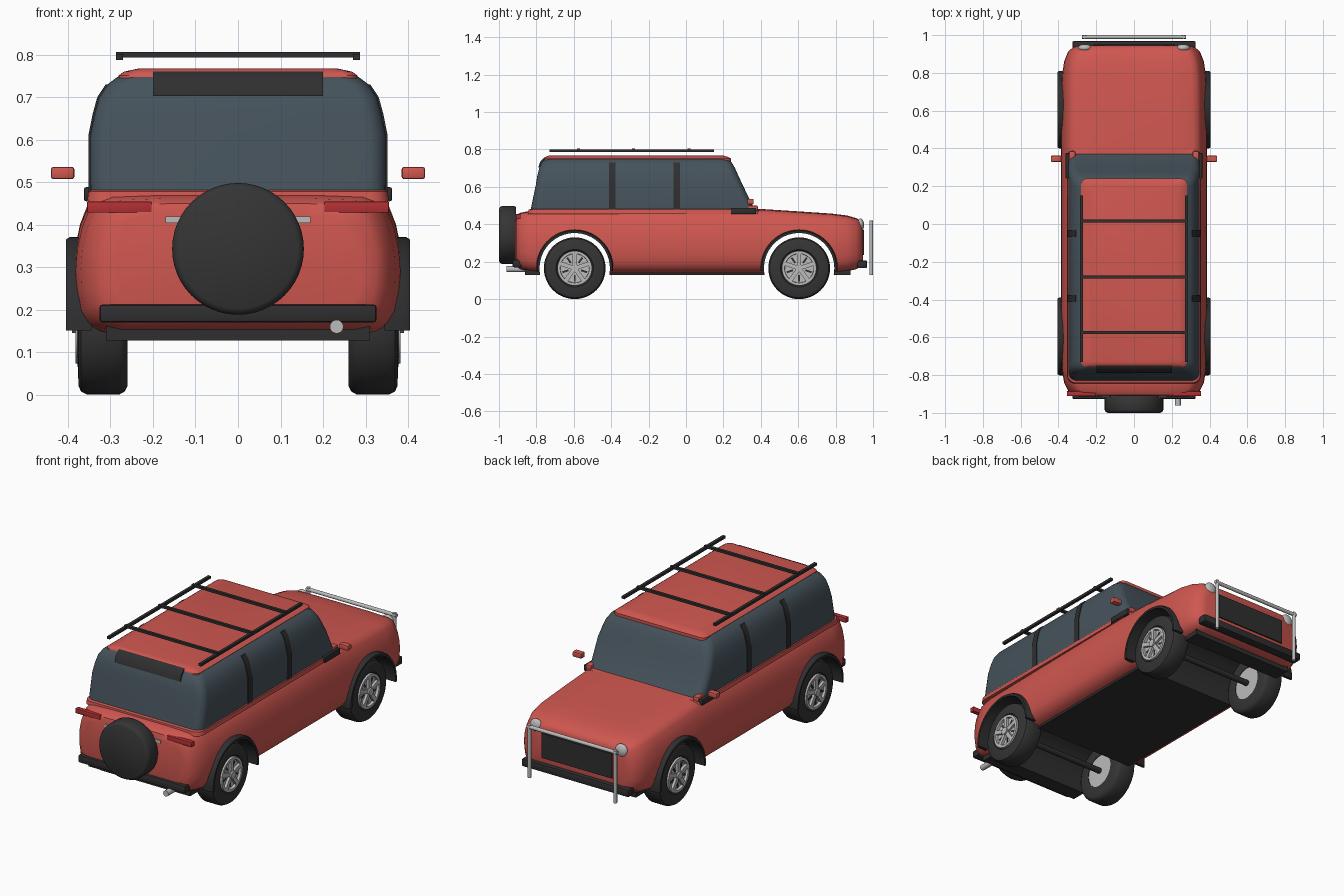
import bpy, bmesh, math
from mathutils import Matrix, Vector

if "Cube" in bpy.data.objects:
    bpy.data.objects.remove(bpy.data.objects["Cube"])


def mat(name, col):
    m = bpy.data.materials.new(name)
    m.diffuse_color = (*col, 1)
    m.use_nodes = True
    m.node_tree.nodes["Principled BSDF"].inputs["Base Color"].default_value = m.diffuse_color
    return m


RED = mat("red_paint", (0.63, 0.095, 0.08))
LAMP = mat("red_lens", (0.45, 0.03, 0.035))
GLASS = mat("dark_glass", (0.06, 0.085, 0.105))
DARK = mat("dark_trim", (0.028, 0.028, 0.03))
TYRE = mat("rubber", (0.035, 0.035, 0.035))
METAL = mat("light_metal", (0.5, 0.5, 0.5))


def finish(bm, name, material, angle=40):
    bmesh.ops.recalc_face_normals(bm, faces=bm.faces)
    me = bpy.data.meshes.new(name)
    bm.to_mesh(me)
    bm.free()
    for p in me.polygons:
        p.use_smooth = True
    me.set_sharp_from_angle(angle=math.radians(angle))
    if material:
        me.materials.append(material)
    ob = bpy.data.objects.new(name, me)
    bpy.context.collection.objects.link(ob)
    return ob


def loft(name, rings, material, angle=40, close=False):
    bm = bmesh.new()
    vs = [[bm.verts.new(p) for p in r] for r in rings]
    n = len(vs[0])
    for a, b in zip(vs, vs[1:] + (vs[:1] if close else [])):
        for i in range(n):
            j = (i + 1) % n
            bm.faces.new((a[i], a[j], b[j], b[i]))
    if not close:
        bm.faces.new(vs[0])
        bm.faces.new(vs[-1])
    return finish(bm, name, material, angle)


def box(name, x, y, z, material, bevel=0.0):
    bm = bmesh.new()
    bmesh.ops.create_cube(bm, size=1)
    for v in bm.verts:
        for k, (a, b) in enumerate((x, y, z)):
            v.co[k] = a if v.co[k] < 0 else b
    if bevel:
        bmesh.ops.bevel(bm, geom=bm.edges[:], offset=bevel, segments=2, affect='EDGES', profile=0.5)
    return finish(bm, name, material, 30)


def rod(name, a, b, r, material, seg=20):
    a, b = Vector(a), Vector(b)
    d = b - a
    bm = bmesh.new()
    m = Matrix.Translation((a + b) / 2) @ d.to_track_quat('Z', 'Y').to_matrix().to_4x4()
    bmesh.ops.create_cone(bm, cap_ends=True, segments=seg, radius1=r, radius2=r, depth=d.length, matrix=m)
    return finish(bm, name, material)


def lathe_x(name, cy, cz, prof, material, seg=48):
    # closed (x, radius) profile turned about an axis along x
    rings = [[(x, cy + r * math.cos(t), cz + r * math.sin(t)) for x, r in prof]
             for t in [2 * math.pi * k / seg for k in range(seg)]]
    return loft(name, rings, material, 35, True)


def cut(ob, cutter):
    md = ob.modifiers.new("cut", 'BOOLEAN')
    md.operation, md.solver, md.object = 'DIFFERENCE', 'EXACT', cutter
    md.material_mode = 'TRANSFER'
    bpy.context.view_layer.objects.active = ob
    bpy.ops.object.modifier_apply(modifier="cut")


# lower body: one half section scaled along stations (y, half width, bottom, top)
half = [(0, 1), (.5, .998), (.8, .985), (.87, .955), (.91, .9), (.96, .76), (.99, .6), (1, .46),
        (.995, .3), (.975, .16), (.93, .075), (.86, .025), (.76, 0), (0, 0)]
section = half + [(-x, z) for x, z in reversed(half[1:-1])]
stations = [(-.913, .29, .2, .42), (-.905, .325, .175, .45), (-.885, .348, .16, .462), (-.84, .37, .148, .47),
            (-.77, .382, .14, .475), (-.4, .387, .137, .477), (.3, .387, .137, .485), (.4, .387, .137, .482),
            (.6, .386, .137, .469), (.78, .382, .14, .457), (.86, .37, .148, .447), (.91, .35, .16, .433),
            (.935, .325, .172, .418), (.945, .295, .19, .4)]
body = loft("body", [[(x * w, y, b + z * (t - b)) for x, z in section] for y, w, b, t in stations], RED)
floor = box("floor_pan", (-.31, .31), (-.86, .88), (.128, .17), DARK)

# wheel wells cut right through the body
WY = (-.595, .605)
for wy in WY:
    c = rod("well_cutter", (-.6, wy, .165), (.6, wy, .165), .188, DARK, 64)
    c.hide_render = True
    cut(body, c)
    cut(floor, c)
    bpy.data.objects.remove(c)
for ob in (body, floor):
    ob.data.set_sharp_from_angle(angle=math.radians(40))

# wheels, axles and arch flares
for wy, end in zip(WY, ("rear", "front")):
    rod(end + "_axle", (-.3, wy, .165), (.3, wy, .165), .016, DARK)
    for s, side in ((1, "right"), (-1, "left")):
        tag = f"{end}_{side}_"
        tyre = [(.262, .09), (.26, .145), (.267, .158), (.28, .165), (.355, .165), (.369, .158),
                (.375, .145), (.377, .1), (.365, .09)]
        lathe_x(tag + "tyre", wy, .165, [(s * x, r) for x, r in tyre], TYRE)
        rod(tag + "rim_dish", (s * .265, wy, .165), (s * .368, wy, .165), .091, METAL, 40)
        lathe_x(tag + "rim_ring", wy, .165, [(s * .36, .094), (s * .382, .092), (s * .382, .078), (s * .36, .076)], METAL)
        rod(tag + "hub", (s * .36, wy, .165), (s * .39, wy, .165), .02, METAL)
        for k in range(5):
            a = math.pi / 2 + k * 2 * math.pi / 5
            sp = box(tag + "spoke", (.36, .382), (.012, .082), (-.011, .011), METAL)
            sp.data.transform(Matrix.Translation((0, wy, .165)) @ Matrix.Rotation(a, 4, 'X')
                              @ Matrix.Scale(s, 4, (1, 0, 0)))
            if s < 0:
                sp.data.flip_normals()
            slot = box(tag + "spoke_gap", (.366, .3695), (.035, .07), (-.005, .005), DARK)
            slot.data.transform(Matrix.Translation((s * .7379 if s < 0 else 0, wy, .165))
                                @ Matrix.Rotation(a + math.pi / 5, 4, 'X'))
            if s < 0:
                slot.data.transform(Matrix.Translation((-.0024, 0, 0)))
        arc = [math.radians(-4 + 188 * k / 32) for k in range(33)]
        loft(tag + "flare", [[(s * x, wy + r * math.cos(t), .165 + r * math.sin(t))
                              for x, r in ((.345, .188), (.405, .188), (.405, .2), (.395, .206), (.345, .206))]
                             for t in arc], DARK)


# glasshouse: rounded rectangles stacked in z (z, rear y, front y, half width)
def rrect(z, y0, y1, w, r=.045, n=5):
    pts = []
    for cx, cy, a0 in ((w - r, y1 - r, 0), (r - w, y1 - r, 90), (r - w, y0 + r, 180), (w - r, y0 + r, 270)):
        for k in range(n + 1):
            a = math.radians(a0 + 90 * k / n)
            pts.append((cx + r * math.cos(a), cy + r * math.sin(a), z))
    return pts


cab = [(.462, -.832, .385, .347), (.5, -.826, .357, .348), (.61, -.803, .303, .348), (.66, -.795, .28, .338),
       (.7, -.785, .262, .327), (.73, -.772, .245, .307), (.75, -.755, .225, .28), (.76, -.74, .205, .25)]
loft("glasshouse", [rrect(*c) for c in cab], GLASS)
loft("roof", [rrect(z, a, b, w, .03) for z, a, b, w in
              ((.735, -.757, .24, .281), (.751, -.757, .24, .281), (.76, -.75, .225, .268), (.767, -.735, .2, .235))], RED)
loft("belt_line", [rrect(z, a, b, w) for z, a, b, w in
                   ((.455, -.845, .4, .355), (.478, -.842, .39, .352), (.482, -.83, .37, .345))], RED)

# side pillars follow the glass
for y in (-.395, -.05):
    for s in (1, -1):
        prof = [(w + .004, z) for z, _, _, w in cab[:6]] + [(w - .02, z) for z, _, _, w in cab[5::-1]]
        loft("pillar", [[(s * x, y + d, z) for x, z in prof] for d in (-.018, .018)], DARK)

# rear window top panel
loft("rear_top_panel", [[(x, y, z) for y, z in ((-.79, .703), (-.779, .735), (-.758, .757), (-.735, .766),
                                                (-.72, .75), (-.76, .703))] for x in (-.2, .2)], DARK)

# roof rack
for s in (1, -1):
    box("rack_rail", (s * .279 - .008, s * .279 + .008), (-.73, .15), (.787, .801), DARK)
for y in (-.575, -.28, .015):
    box("rack_crossbar", (-.287, .287), (y - .008, y + .008), (.793, .806), DARK)

# mirrors with sail bases
for s in (1, -1):
    x = sorted((s * .385, s * .44))
    box("mirror", x, (.328, .362), (.507, .536), RED, .006)
    box("mirror_base", sorted((s * .325, s * .362)), (.24, .375), (.455, .488), DARK, .004)
    box("cowl_corner", sorted((s * .31, s * .345)), (.325, .385), (.47, .5), RED, .008)

# tail end
for s in (1, -1):
    box("tail_light", sorted((s * .203, s * .355)), (-.91, -.885), (.428, .454), LAMP, .002)
box("tailgate_handle", (-.17, .17), (-.918, -.9), (.404, .419), METAL)
spare = lathe_x("spare_wheel", 0, 0, [(0, .0005), (0, .14), (.006, .15), (.016, .155), (.08, .155), (.092, .148),
                                      (.092, .0005)], TYRE)
spare.data.transform(Matrix.Translation((0, -1, .343)) @ Matrix.Rotation(math.pi / 2, 4, 'Z'))
box("rear_bumper", (-.326, .326), (-.927, -.88), (.17, .212), DARK, .007)
rod("exhaust", (.232, -.96, .16), (.232, -.85, .16), .016, METAL)

# nose
box("front_bumper", (-.326, .326), (.915, .968), (.165, .207), DARK, .007)
box("grille", (-.215, .215), (.92, .952), (.235, .37), DARK)
for s in (1, -1):
    bm = bmesh.new()
    bmesh.ops.create_uvsphere(bm, u_segments=24, v_segments=12, radius=1,
                              matrix=Matrix.Translation((s * .26, .932, .395)) @ Matrix.Diagonal((.036, .02, .036, 1)))
    finish(bm, "headlight", METAL)
    rod("bull_bar_post", (s * .262, .99, .13), (s * .262, .99, .42), .01, METAL)
rod("bull_bar_top", (-.275, .99, .408), (.275, .99, .408), .01, METAL)
